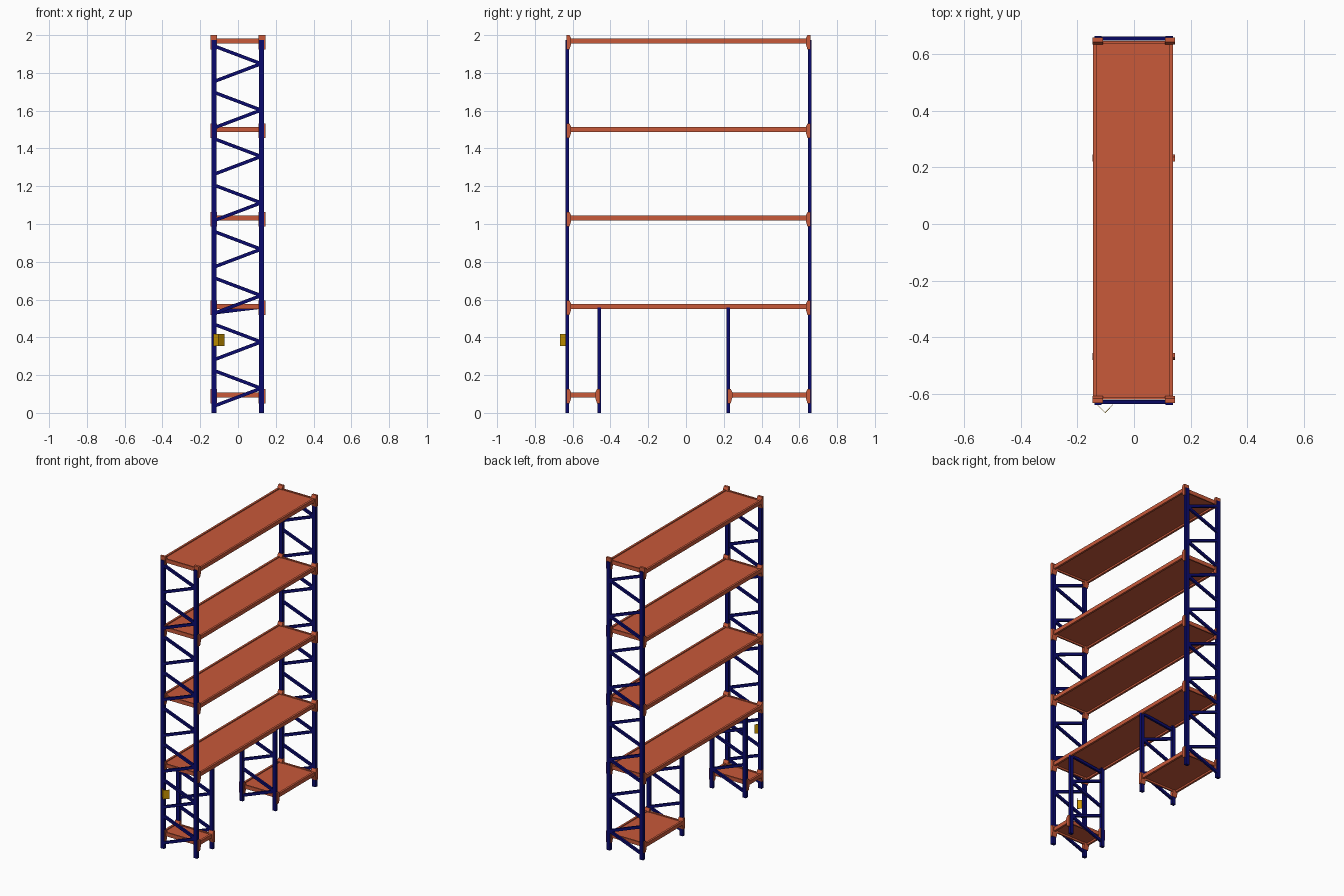
import bpy
import bmesh
import math
from mathutils import Matrix, Vector

cube = bpy.data.objects.get("Cube")
if cube:
    bpy.data.objects.remove(cube, do_unlink=True)


def make_material(name, colour):
    mat = bpy.data.materials.new(name)
    mat.use_nodes = True
    mat.diffuse_color = (*colour, 1)
    mat.node_tree.nodes["Principled BSDF"].inputs["Base Color"].default_value = (*colour, 1)
    return mat


NAVY = make_material("navy_paint", (0.003, 0.003, 0.15))
ORANGE = make_material("orange_paint", (0.58, 0.1, 0.042))
YELLOW = make_material("yellow_paint", (0.6, 0.31, 0.0))


def finish(bm, name, mat):
    bmesh.ops.recalc_face_normals(bm, faces=bm.faces)
    mesh = bpy.data.meshes.new(name)
    bm.to_mesh(mesh)
    bm.free()
    mesh.materials.append(mat)
    obj = bpy.data.objects.new(name, mesh)
    bpy.context.collection.objects.link(obj)
    return obj


def add_box(bm, low, high):
    low, high = Vector(low), Vector(high)
    size = Matrix.Diagonal((*(high - low), 1))
    bmesh.ops.create_cube(bm, size=1, matrix=Matrix.Translation((low + high) / 2) @ size)


def add_prism(bm, profile, direction):
    face = bm.faces.new([bm.verts.new(p) for p in profile])
    new = bmesh.ops.extrude_face_region(bm, geom=[face])["geom"]
    verts = [v for v in new if isinstance(v, bmesh.types.BMVert)]
    bmesh.ops.translate(bm, verts=verts, vec=direction)


def add_brace(bm, y, z_left, z_right):
    # Slanted flat bar between the two posts of a frame
    a, b = Vector((-0.124, y, z_left)), Vector((0.122, y, z_right))
    tilt = Matrix.Rotation(-math.atan2(b.z - a.z, b.x - a.x), 4, "Y")
    size = Matrix.Diagonal(((b - a).length, 0.014, 0.018, 1))
    bmesh.ops.create_cube(bm, size=1, matrix=Matrix.Translation((a + b) / 2) @ tilt @ size)


def upright_frame(name, y, top, bays):
    posts, braces = bmesh.new(), bmesh.new()
    for x in (-0.127, 0.124):
        add_box(posts, (x - 0.013, y - 0.01, 0), (x + 0.013, y + 0.01, top))
    for i in range(bays):
        z = 0.13 + i * 0.2455
        add_brace(braces, y, z + 0.093, z)
        add_brace(braces, y, z - 0.093, z)
    if bays == 2:
        add_brace(braces, y, 0.53, 0.56)
    finish(posts, name + "_posts", NAVY)
    finish(braces, name + "_braces", NAVY)


def shelf(name, y0, y1, z):
    # Recessed deck inside a rim of beams
    deck, beams, brackets = bmesh.new(), bmesh.new(), bmesh.new()
    half = 0.013
    a, b = y0 + 0.008, y1 - 0.008
    add_box(deck, (-0.14, a, z - 0.001), (0.133, b, z + 0.007))
    for x0, x1 in ((-0.145, -0.131), (0.123, 0.137)):
        add_box(beams, (x0, a, z - half), (x1, b, z + half))
    for e0, e1 in ((a, a + 0.01), (b - 0.01, b)):
        add_box(beams, (-0.135, e0, z - half), (0.127, e1, z + half))
    # Tapered corner brackets hugging the posts
    for y, inward in ((y0, 1), (y1, -1)):
        side = [(-0.004, 0.032), (0.012, 0.032), (0.021, 0.014),
                (0.021, -0.016), (0.012, -0.045), (-0.004, -0.045)]
        for x in (-0.146, 0.109):
            profile = [(x, y + inward * d, z + h) for d, h in side]
            add_prism(brackets, profile, (0.036, 0, 0))
    finish(deck, name + "_deck", ORANGE)
    finish(beams, name + "_beams", ORANGE)
    finish(brackets, name + "_brackets", ORANGE)


FRONT, INNER_FRONT, INNER_BACK, BACK = -0.629, -0.459, 0.224, 0.655
LEVELS = [0.095 + i * 0.4685 for i in range(5)]

# Upright frames
upright_frame("front_frame", FRONT, 1.975, 8)
upright_frame("back_frame", BACK, 1.975, 8)
upright_frame("inner_front_frame", INNER_FRONT, 0.558, 2)
upright_frame("inner_back_frame", INNER_BACK, 0.558, 2)

# Shelves: two short ones at the bottom, four long ones above
shelf("low_front_shelf", FRONT, INNER_FRONT, LEVELS[0])
shelf("low_back_shelf", INNER_BACK, BACK, LEVELS[0])
for number, level in enumerate(LEVELS[1:], 1):
    shelf(f"long_shelf_{number}", FRONT, BACK, level)

# Folded warning sign on the right front post
sign = bmesh.new()
outline = [(-0.132, -0.637), (-0.102, -0.668), (-0.072, -0.637),
           (-0.074, -0.637), (-0.102, -0.665), (-0.13, -0.637)]
add_prism(sign, [(x, y, 0.355) for x, y in outline], (0, 0, 0.062))
finish(sign, "corner_sign", YELLOW)
